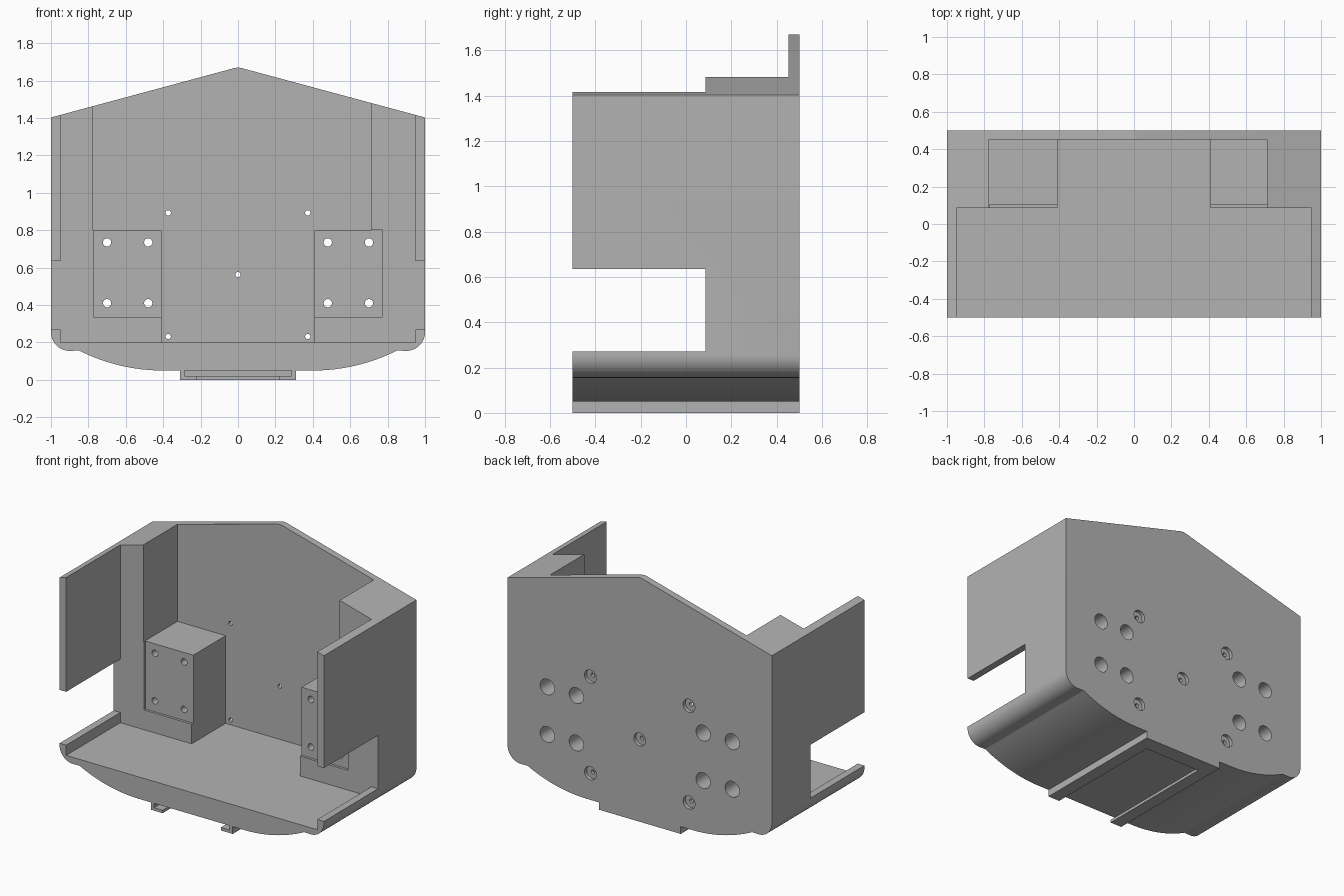
import bpy, bmesh
from math import sin, cos, pi, radians, asin
from mathutils import Matrix, Vector

cube = bpy.data.objects.get("Cube")
if cube:
    bpy.data.objects.remove(cube, do_unlink=True)

grey = bpy.data.materials.new("matte_grey")
grey.use_nodes = True
COLOUR = (0.45, 0.45, 0.45, 1)
grey.diffuse_color = COLOUR
grey.node_tree.nodes["Principled BSDF"].inputs["Base Color"].default_value = COLOUR


def make_object(name, bm):
    bmesh.ops.recalc_face_normals(bm, faces=bm.faces)
    mesh = bpy.data.meshes.new(name)
    bm.to_mesh(mesh)
    bm.free()
    mesh.materials.append(grey)
    obj = bpy.data.objects.new(name, mesh)
    bpy.context.collection.objects.link(obj)
    return obj


def cut(target, bm):
    """Subtract a closed shape from the target."""
    cutter = make_object("cutter", bm)
    cutter.hide_render = True
    mod = target.modifiers.new("cut", 'BOOLEAN')
    mod.operation = 'DIFFERENCE'
    mod.solver = 'EXACT'
    mod.object = cutter
    bpy.context.view_layer.objects.active = target
    bpy.ops.object.modifier_apply(modifier=mod.name)
    bpy.data.objects.remove(cutter, do_unlink=True)


def add_box(bm, x, y, z):
    lo, hi = Vector((x[0], y[0], z[0])), Vector((x[1], y[1], z[1]))
    matrix = Matrix.Translation((lo + hi) / 2) @ Matrix.Diagonal((*(hi - lo), 1))
    bmesh.ops.create_cube(bm, size=1, matrix=matrix)


def cut_box(target, x, y, z):
    bm = bmesh.new()
    add_box(bm, x, y, z)
    cut(target, bm)


def cut_holes(target, centres, radius, y):
    """Drill round holes along y."""
    bm = bmesh.new()
    for x, z in centres:
        matrix = Matrix.Translation((x, (y[0] + y[1]) / 2, z)) @ Matrix.Rotation(pi / 2, 4, 'X')
        bmesh.ops.create_cone(bm, cap_ends=True, segments=32, radius1=radius,
                              radius2=radius, depth=y[1] - y[0], matrix=matrix)
    cut(target, bm)


# Outer silhouette: roof peak, rounded corner, curved belly, rail block
half = [(0.02, 1.667), (1, 1.403)]
half += [(0.9 + 0.1 * cos(a), 0.255 - 0.1 * sin(a))
         for a in (radians(9 * i) for i in range(11))]
sweep = asin(0.45)
half += [(0.4 + sin(a), 1.05 - cos(a))
         for a in (sweep * (1 - i / 16) for i in range(17))]
half += [(0.31, 0.05), (0.31, 0)]
outline = [(0, 1.67)] + half + [(-x, z) for x, z in reversed(half)]

bm = bmesh.new()
face = bm.faces.new([bm.verts.new((x, -0.5, z)) for x, z in outline])
solid = bmesh.ops.extrude_face_region(bm, geom=[face])
bmesh.ops.translate(bm, vec=(0, 1, 0),
                    verts=[v for v in solid["geom"] if isinstance(v, bmesh.types.BMVert)])
housing = make_object("housing", bm)

# Open interior, leaving corner columns and mounting blocks
FRONT, COLUMN, BACK = -0.6, 0.085, 0.452
cut_box(housing, (-0.95, 0.95), (FRONT, COLUMN), (0.2, 2))
cut_box(housing, (-0.775, 0.71), (0, BACK), (0.8, 2))
cut_box(housing, (-0.41, 0.41), (0, BACK), (0.2, 1))

# Recessed faces of the mounting blocks, and side wall notches
for side in (-1, 1):
    cut_box(housing, sorted((side * 0.35, side * 0.772)), (0, 0.102), (0.335, 0.802))
    cut_box(housing, sorted((side * 0.9, side * 1.1)), (FRONT, COLUMN), (0.27, 0.635))

# Slotted rail under the floor, closed at the back
cut_box(housing, (-0.285, 0.285), (FRONT, 0.41), (0.02, 0.05))
cut_box(housing, (-0.22, 0.22), (FRONT, 0.39), (-0.1, 0.03))

# Screw holes with wider counterbores from the back
block_holes = [(x, z) for x in (-0.7, -0.48, 0.48, 0.7) for z in (0.41, 0.735)]
wall_holes = [(x, z) for x in (-0.373, 0.373) for z in (0.232, 0.893)] + [(0, 0.563)]
cut_holes(housing, block_holes, 0.022, (0, 0.6))
cut_holes(housing, block_holes, 0.054, (0.2, 0.6))
cut_holes(housing, wall_holes, 0.014, (0.3, 0.6))
cut_holes(housing, wall_holes, 0.045, (0.475, 0.6))

# Smooth curved faces, crisp edges
bpy.ops.object.select_all(action='DESELECT')
housing.select_set(True)
bpy.context.view_layer.objects.active = housing
bpy.ops.object.shade_smooth_by_angle(angle=radians(20))
